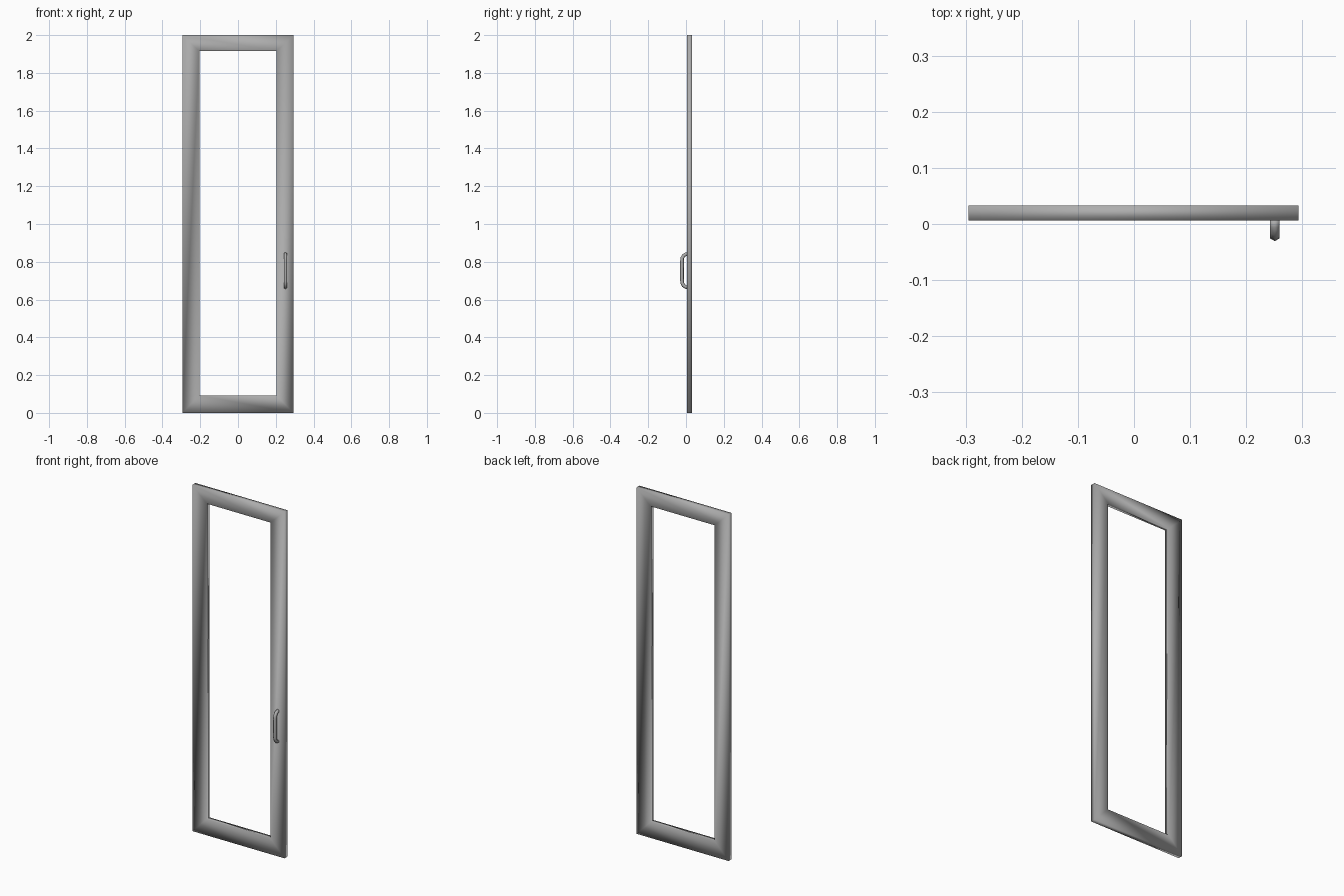
import bpy
import bmesh
import math
from mathutils import Vector

cube = bpy.data.objects.get("Cube")
if cube:
    bpy.data.objects.remove(cube, do_unlink=True)

grey = bpy.data.materials.new("grey metal")
grey.use_nodes = True
colour = (0.42, 0.42, 0.42, 1)
grey.diffuse_color = colour
grey.node_tree.nodes["Principled BSDF"].inputs["Base Color"].default_value = colour


def finish(bm, name):
    bmesh.ops.recalc_face_normals(bm, faces=bm.faces[:])
    for face in bm.faces:
        face.smooth = True
    mesh = bpy.data.meshes.new(name)
    bm.to_mesh(mesh)
    bm.free()
    mesh.materials.append(grey)
    obj = bpy.data.objects.new(name, mesh)
    bpy.context.collection.objects.link(obj)
    return obj


def bridge(bm, a, b):
    for i in range(len(a)):
        j = (i + 1) % len(a)
        bm.faces.new((a[i], a[j], b[j], b[i]))


# Door frame: a mitred rectangular ring, softly shaded across its corners
FRONT, BACK = 0.006, 0.033
bm = bmesh.new()


def rectangle(x0, x1, z0, z1, y):
    return [bm.verts.new((x, y, z))
            for x, z in ((x0, z0), (x1, z0), (x1, z1), (x0, z1))]


outer = (-0.295, 0.293, 0, 2)
inner = (-0.205, 0.203, 0.093, 1.915)
rings = [rectangle(*outer, FRONT), rectangle(*outer, BACK),
         rectangle(*inner, BACK), rectangle(*inner, FRONT)]
for i in range(4):
    bridge(bm, rings[i], rings[(i + 1) % 4])
finish(bm, "door_frame")

# Pull handle: a six-sided tube swept along a bow, mirrored about its middle
MIDDLE, RADIUS, SIDES = 0.753, 0.0095, 6
half = [(0.008, 0.088), (-0.003, 0.086), (-0.013, 0.079),
        (-0.019, 0.068), (-0.021, 0.054)]
path = [Vector((0.251, y, MIDDLE + z)) for y, z in half]
path += [Vector((0.251, y, MIDDLE - z)) for y, z in reversed(half)]
side = Vector((1, 0, 0))
bm = bmesh.new()
sections = []
for i, point in enumerate(path):
    along = (path[min(i + 1, len(path) - 1)] - path[max(i - 1, 0)]).normalized()
    outward = along.cross(side)
    section = []
    for k in range(SIDES):
        angle = math.tau * k / SIDES
        section.append(bm.verts.new(
            point + RADIUS * (math.cos(angle) * outward + math.sin(angle) * side)))
    sections.append(section)
for a, b in zip(sections, sections[1:]):
    bridge(bm, a, b)
bm.faces.new(sections[0])
bm.faces.new(sections[-1])
finish(bm, "pull_handle")
